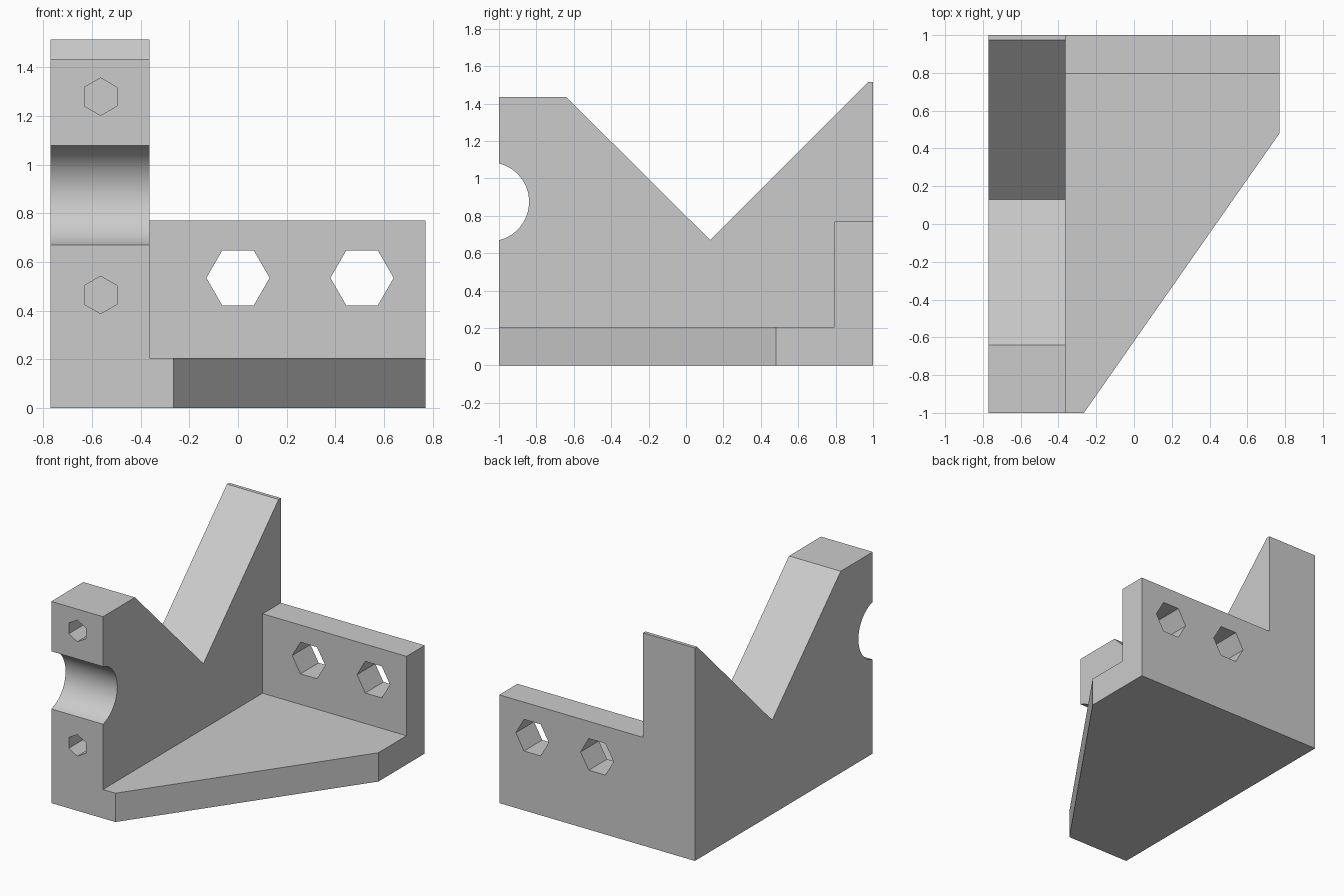
import bpy
import bmesh
from math import cos, sin, pi, radians, asin
from mathutils import Vector

cube = bpy.data.objects.get("Cube")
if cube:
    bpy.data.objects.remove(cube, do_unlink=True)

grey = bpy.data.materials.new("light grey")
grey.use_nodes = True
grey.diffuse_color = (0.6, 0.6, 0.6, 1)
grey.node_tree.nodes["Principled BSDF"].inputs["Base Color"].default_value = (0.6, 0.6, 0.6, 1)


def prism(name, outline, axis, start, end):
    """Extrude a 2D outline along x, y or z; the outline uses the other two axes in order."""
    def place(p, t):
        c = list(p)
        c.insert("xyz".index(axis), t)
        return c
    bm = bmesh.new()
    face = bm.faces.new([bm.verts.new(place(p, start)) for p in outline])
    side = bmesh.ops.extrude_face_region(bm, geom=[face])["geom"]
    shift = Vector(place((0, 0), end - start))
    bmesh.ops.translate(bm, vec=shift, verts=[v for v in side if isinstance(v, bmesh.types.BMVert)])
    bmesh.ops.recalc_face_normals(bm, faces=bm.faces)
    mesh = bpy.data.meshes.new(name)
    bm.to_mesh(mesh)
    bm.free()
    mesh.materials.append(grey)
    obj = bpy.data.objects.new(name, mesh)
    bpy.context.collection.objects.link(obj)
    return obj


def hexagon(x, z, radius, turn=0):
    return [(x + radius * cos(turn + i * pi / 3), z + radius * sin(turn + i * pi / 3)) for i in range(6)]


def combine(target, other, operation):
    mod = target.modifiers.new(operation.lower(), "BOOLEAN")
    mod.operation, mod.solver, mod.object = operation, "EXACT", other
    bpy.context.view_layer.objects.active = target
    bpy.ops.object.modifier_apply(modifier=mod.name)
    bpy.data.objects.remove(other, do_unlink=True)


LEFT, INNER, RIGHT, FLOOR = -0.77, -0.363, 0.77, 0.205

# Upright wall with a V seat on top and a round notch in its front edge
radius, mid_y, mid_z = 0.211, -1.05, 0.875
half = asin(0.205 / radius)
notch = [(mid_y + radius * cos(half - 2 * half * i / 32), mid_z + radius * sin(half - 2 * half * i / 32))
         for i in range(33)]
notch[0] = (-1, notch[0][1])
notch[-1] = (-1, notch[-1][1])
wall = [(-1, 0), (1, 0), (1, 1.515), (0.975, 1.515), (0.13, 0.67), (-0.64, 1.435), (-1, 1.435)]
bracket = prism("v_bracket", wall + notch, "x", LEFT, INNER)

# Base with a slanted corner
base = [(INNER, -1), (-0.265, -1), (RIGHT, 0.48), (RIGHT, 1), (INNER, 1)]
combine(bracket, prism("base", base, "z", 0, FLOOR), "UNION")

# Back plate
plate = [(INNER, FLOOR), (RIGHT, FLOOR), (RIGHT, 0.77), (INNER, 0.77)]
combine(bracket, prism("back_plate", plate, "y", 0.795, 1), "UNION")

# Hexagonal through holes in the plate
for x in (0, 0.51):
    combine(bracket, prism("plate_hole", hexagon(x, 0.535, 0.13), "y", 0.7, 1.1), "DIFFERENCE")

# Blind hexagonal screw holes in the front of the wall
for z in (0.465, 1.28):
    combine(bracket, prism("screw_hole", hexagon(-0.565, z, 0.077, pi / 2), "y", -1.1, -0.75), "DIFFERENCE")

bpy.ops.object.select_all(action="DESELECT")
bracket.select_set(True)
bpy.context.view_layer.objects.active = bracket
bpy.ops.object.shade_smooth_by_angle(angle=radians(30))
